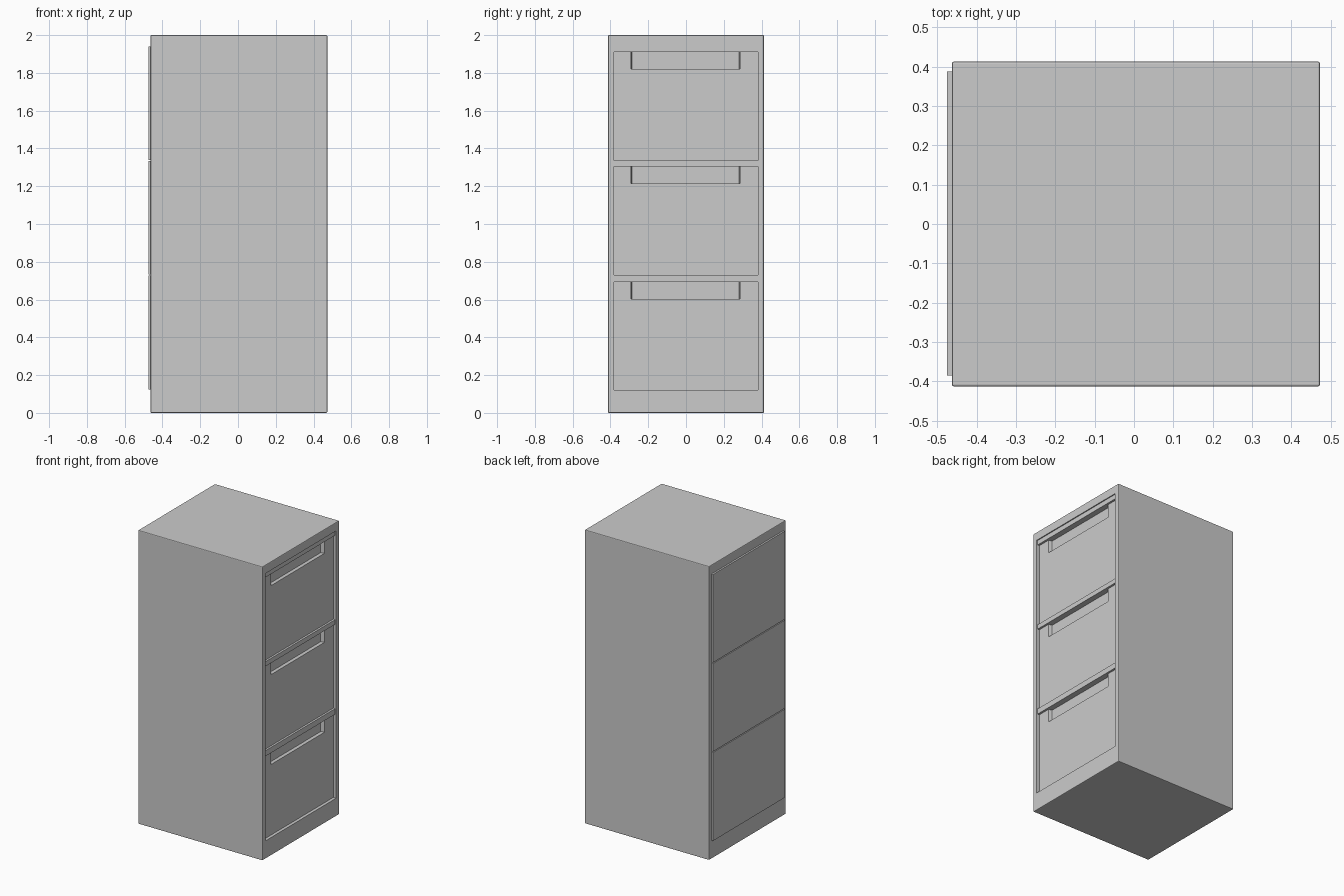
import bpy, bmesh

if "Cube" in bpy.data.objects:
    bpy.data.objects.remove(bpy.data.objects["Cube"])


def box(name, x, y, z, bevel=0.0):
    """Box spanning the three (min, max) ranges, with optional rounded edges."""
    bm = bmesh.new()
    bmesh.ops.create_cube(bm, size=1)
    for v in bm.verts:
        for i, (lo, hi) in enumerate((x, y, z)):
            v.co[i] = hi if v.co[i] > 0 else lo
    if bevel:
        bmesh.ops.bevel(bm, geom=bm.edges[:], offset=bevel, segments=2,
                        profile=0.5, affect='EDGES')
    me = bpy.data.meshes.new(name)
    bm.to_mesh(me)
    bm.free()
    ob = bpy.data.objects.new(name, me)
    bpy.context.collection.objects.link(ob)
    return ob


def carve(target, cutter):
    """Subtract the cutter, apply the result and delete the cutter."""
    mod = target.modifiers.new("carve", 'BOOLEAN')
    mod.operation = 'DIFFERENCE'
    mod.solver = 'EXACT'
    mod.object = cutter
    bpy.context.view_layer.objects.active = target
    bpy.ops.object.modifier_apply(modifier=mod.name)
    bpy.data.objects.remove(cutter)


HALF = 0.38      # half width of the drawer opening
FACE = 0.452     # x of the recessed drawer faces

# Cabinet shell with one tall opening for the drawers
shell = box("cabinet_shell", (-0.463, 0.473), (-0.413, 0.413), (0, 2), 0.005)
carve(shell, box("opening_cutter", (0.40, 0.6), (-HALF, HALF), (0.122, 1.942)))

# Drawer bottom, drawer top, rail top
levels = [(0.122, 0.692, 0.73), (0.73, 1.304, 1.336), (1.336, 1.91, 1.942)]
for n, (bottom, top, rail_top) in enumerate(levels, 1):
    # Recessed drawer face with a tapered finger pull open at the top
    drawer = box(f"drawer_{n}", (0.40, FACE), (-HALF, HALF), (bottom, top))
    pull = box("pull_cutter", (FACE - 0.025, FACE + 0.01),
               (-0.285, 0.28), (top - 0.09, top + 0.05))
    for v in pull.data.vertices:
        if v.co.x > FACE:
            v.co.y *= 1.035
    carve(drawer, pull)

    # Rail above the drawer
    box(f"rail_{n}", (0.40, 0.466), (-HALF, HALF), (top, rail_top))

    # Thin panel on the opposite side, with a hairline gap between panels
    box(f"rear_panel_{n}", (-0.475, -0.455), (-0.385, 0.388),
        (bottom + 0.003, rail_top - 0.003))
